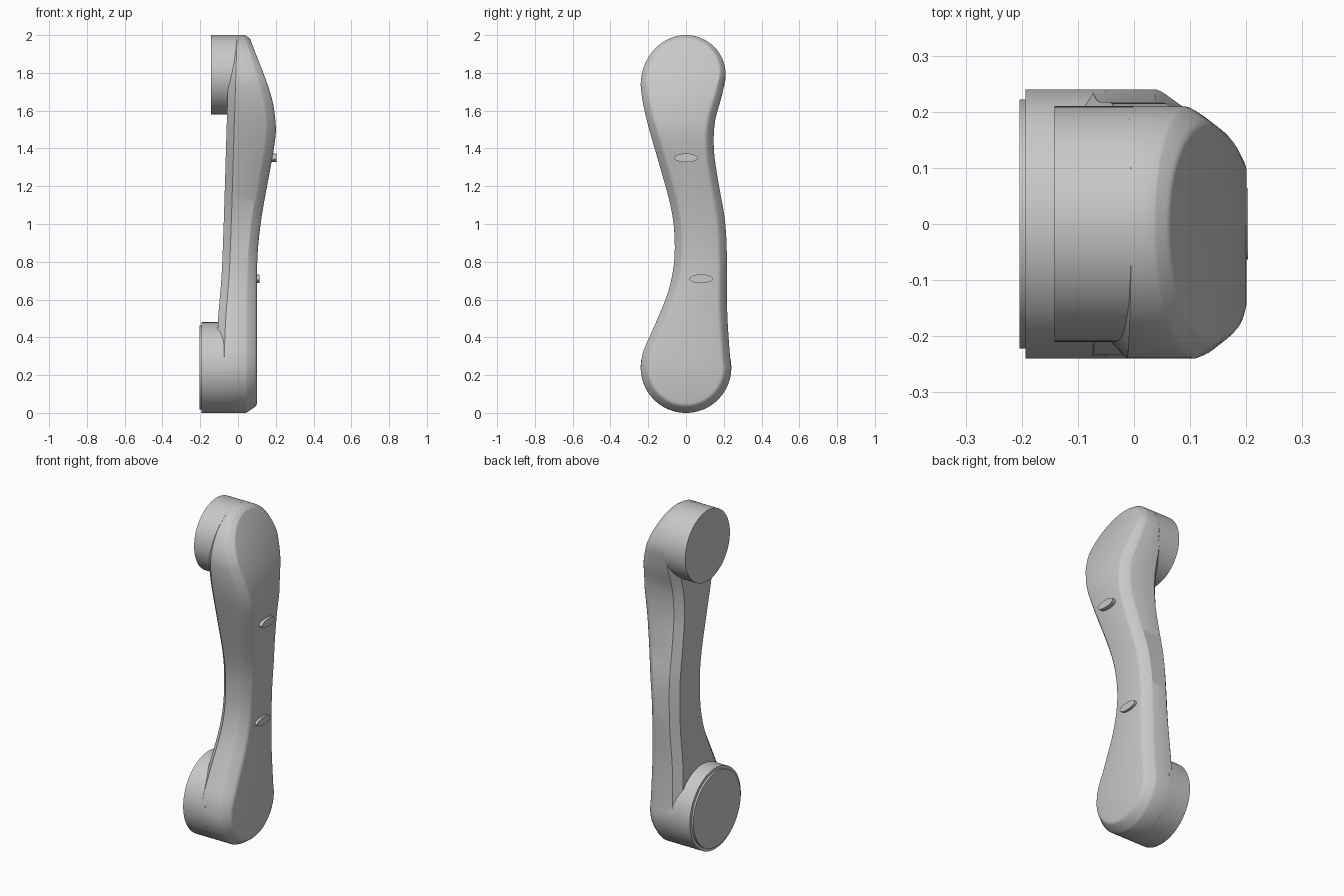
import bpy, bmesh, math
from mathutils import Vector, Matrix

if "Cube" in bpy.data.objects:
    bpy.data.objects.remove(bpy.data.objects["Cube"], do_unlink=True)

grey = bpy.data.materials.new("light_grey")
grey.use_nodes = True
COLOUR = (0.58, 0.58, 0.58, 1)
grey.diffuse_color = COLOUR
grey.node_tree.nodes["Principled BSDF"].inputs["Base Color"].default_value = COLOUR


def finish(name, bm):
    """Turn a bmesh into a smooth-shaded object with sharp edges kept."""
    bmesh.ops.recalc_face_normals(bm, faces=bm.faces)
    mesh = bpy.data.meshes.new(name)
    bm.to_mesh(mesh)
    bm.free()
    mesh.materials.append(grey)
    obj = bpy.data.objects.new(name, mesh)
    bpy.context.collection.objects.link(obj)
    bpy.ops.object.select_all(action='DESELECT')
    obj.select_set(True)
    bpy.context.view_layer.objects.active = obj
    bpy.ops.object.shade_smooth_by_angle(angle=math.radians(28))
    return obj


def curve(keys, z):
    """Smooth value at height z through (z, value) keys."""
    z = min(max(z, keys[0][0]), keys[-1][0])
    i = max(k for k in range(len(keys) - 1) if keys[k][0] <= z)

    def slope(k):
        a, b = keys[max(k - 1, 0)], keys[min(k + 1, len(keys) - 1)]
        return (b[1] - a[1]) / (b[0] - a[0])

    (z0, v0), (z1, v1) = keys[i], keys[i + 1]
    h = z1 - z0
    t = (z - z0) / h
    return ((2*t**3 - 3*t**2 + 1) * v0 + (t**3 - 2*t**2 + t) * h * slope(i)
            + (3*t**2 - 2*t**3) * v1 + (t**3 - t**2) * h * slope(i + 1))


def disc(name, x0, x1, y, z, ry, rz, sides=64):
    """Cylinder lying along x."""
    bm = bmesh.new()
    bmesh.ops.create_cone(bm, cap_ends=True, segments=sides, radius1=1, radius2=1, depth=1)
    m = (Matrix.Translation(((x0 + x1) / 2, y, z))
         @ Matrix.Diagonal((x1 - x0, ry, rz, 1))
         @ Matrix.Rotation(math.pi / 2, 4, 'Y'))
    bmesh.ops.transform(bm, matrix=m, verts=bm.verts)
    return finish(name, bm)


# Side outline and thickness profiles, all against height
REAR = [(.24, .24), (.31, .232), (.545, .218), (.81, .217), (1.02, .206), (1.23, .17),
        (1.39, .148), (1.54, .153), (1.68, .19), (1.79, .21)]
FRONT = [(.24, -.24), (.32, -.228), (.465, -.165), (.64, -.095), (.8, -.063), (.97, -.063),
         (1.11, -.085), (1.31, -.14), (1.52, -.2), (1.65, -.23), (1.735, -.24)]
OUTER = [(0, .1), (.65, .1), (.86, .105), (1.05, .127), (1.26, .165), (1.42, .193),
         (1.52, .2), (1.68, .175), (1.965, .07), (2, .057)]
SHOULDER = [(0, .04), (.65, .042), (.97, .065), (1.23, .105), (1.44, .14), (1.6, .14),
            (1.97, .043), (2, .035)]
INNER = [(0, -.12), (.48, -.106), (.76, -.085), (1.58, -.058), (2, -.045)]
BEVEL = [(0, .048), (1.6, .048), (1.8, .035), (2, .02)]


def edge(keys, sign, z):
    """Outline y at height z: round ends joined by the smooth side curve."""
    low, (high, r) = .24, keys[-1]
    if z < low:
        return sign * math.sqrt(max(0, low**2 - (z - low)**2))
    if z > high:
        return r * math.sqrt(max(0, 1 - ((z - high) / (2 - high))**2))
    return curve(keys, z)


def build_link():
    ends = [math.pi / 2 * i / 18 for i in range(19)]
    zs = [.24 * (1 - math.cos(t)) for t in ends]
    zs += [.24 + 1.495 * i / 50 for i in range(1, 50)]
    zs += [1.735 + .265 * math.sin(t) for t in ends]
    n = len(zs) - 1
    loop = [Vector((edge(REAR, 1, z), z)) for z in zs]
    loop += [Vector((edge(FRONT, -1, z), z)) for z in reversed(zs[1:-1])]
    count = len(loop)
    inward = []
    for i in range(count):
        t = (loop[(i + 1) % count] - loop[i - 1]).normalized()
        inward.append(Vector((-t.y, t.x)))

    bm = bmesh.new()

    def ring(inset, xpos):
        verts = []
        for p, d in zip(loop, inward):
            q = p + d * inset(p.y)
            verts.append(bm.verts.new((xpos(p.y, q.y), q.x, q.y)))
        return verts

    def front_ring(f, g):
        return ring(lambda z: f * curve(BEVEL, z),
                    lambda z, zi: curve(SHOULDER, z) * (1 - g) + curve(OUTER, zi) * g)

    rings = [ring(lambda z: .043, lambda z, zi: curve(INNER, zi)),
             ring(lambda z: 0, lambda z, zi: curve(INNER, z) + .04),
             front_ring(0, 0), front_ring(.1, .18), front_ring(.65, .8),
             front_ring(.82, .94), front_ring(1.05, 1)]
    for a, b in zip(rings, rings[1:]):
        for i in range(count):
            j = (i + 1) % count
            bm.faces.new((a[i], a[j], b[j], b[i]))
    # Cap both sides with strips across the outline
    for r in (rings[0], rings[-1]):
        for i in range(n):
            quad = [r[i], r[i + 1], r[(count - i - 1) % count], r[(count - i) % count]]
            bm.faces.new(list(dict.fromkeys(quad)))
    finish("arm_link", bm)


build_link()

# Joint housings on the inner side
disc("upper_joint", -.142, -.002, 0, 1.79, .21, .21, 96)
disc("lower_joint", -.193, -.05, 0, .24, .24, .24, 96)
disc("lower_joint_plate", -.204, -.19, 0, .24, .222, .222, 96)

# Oval buttons on the outer face
disc("upper_button", .165, .203, 0, 1.35, .063, .023, 40)
disc("lower_button", .08, .115, .08, .71, .063, .023, 40)
